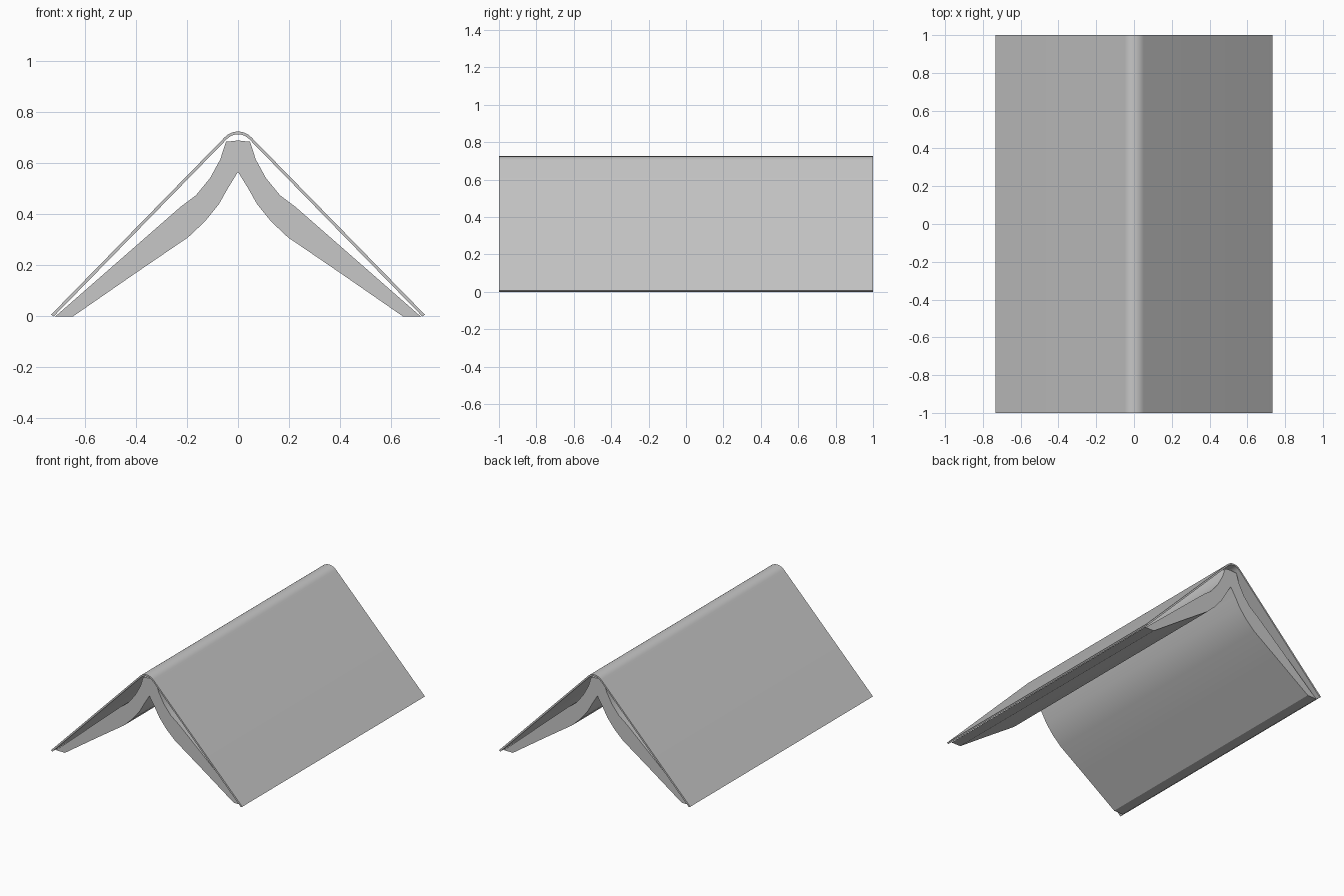
import bpy, bmesh
from math import sin, cos, radians
from mathutils import Vector

cube = bpy.data.objects.get("Cube")
if cube:
    bpy.data.objects.remove(cube, do_unlink=True)

# One plain grey for the whole book
grey = bpy.data.materials.new("plain_grey")
grey.use_nodes = True
colour = (0.57, 0.57, 0.57, 1)
grey.diffuse_color = colour
grey.node_tree.nodes["Principled BSDF"].inputs["Base Color"].default_value = colour


def mirrored(half):
    """Continue a ridge-to-foot path on the other side of x = 0."""
    return [(-x, z) for x, z in reversed(half) if x > 0] + list(half)


def extrude_profile(name, outer, inner, half_length):
    """Sweep the band between two matching paths along y."""
    bm = bmesh.new()
    rows = [[bm.verts.new((x, -half_length, z)) for x, z in path] for path in (outer, inner)]
    face = bm.faces.new(rows[0] + rows[1][::-1])
    ext = bmesh.ops.extrude_face_region(bm, geom=[face])["geom"]
    moved = [v for v in ext if isinstance(v, bmesh.types.BMVert)]
    bmesh.ops.translate(bm, verts=moved, vec=Vector((0, 2 * half_length, 0)))
    bmesh.ops.recalc_face_normals(bm, faces=bm.faces)
    mesh = bpy.data.meshes.new(name)
    bm.to_mesh(mesh)
    bm.free()
    mesh.materials.append(grey)
    obj = bpy.data.objects.new(name, mesh)
    bpy.context.collection.objects.link(obj)
    bpy.ops.object.select_all(action="DESELECT")
    obj.select_set(True)
    bpy.context.view_layer.objects.active = obj
    bpy.ops.object.shade_smooth_by_angle(angle=radians(30))
    return obj


def cover_path(radius, foot):
    """Rounded spine followed by a straight board."""
    centre = 0.725 - 0.072
    arc = [radians(46 * i / 6) for i in range(7)]
    return mirrored([(radius * sin(a), centre + radius * cos(a)) for a in arc] + [foot])


# Cover: a thin bent sheet
extrude_profile("book_cover", cover_path(0.072, (0.733, 0.007)),
                cover_path(0.061, (0.723, 0.0)), 1.0)

# Pages: two sagging leaves joined at the spine, slightly shorter than the cover
page_top = [(0, 0.69), (0.047, 0.685), (0.07, 0.615), (0.11, 0.542),
            (0.165, 0.475), (0.225, 0.43), (0.712, 0.004), (0.72, 0)]
page_under = [(0, 0.567), (0.04, 0.502), (0.075, 0.44), (0.13, 0.372),
              (0.196, 0.31), (0.4, 0.171), (0.647, 0)]
extrude_profile("book_pages", mirrored(page_top), mirrored(page_under), 0.97)
